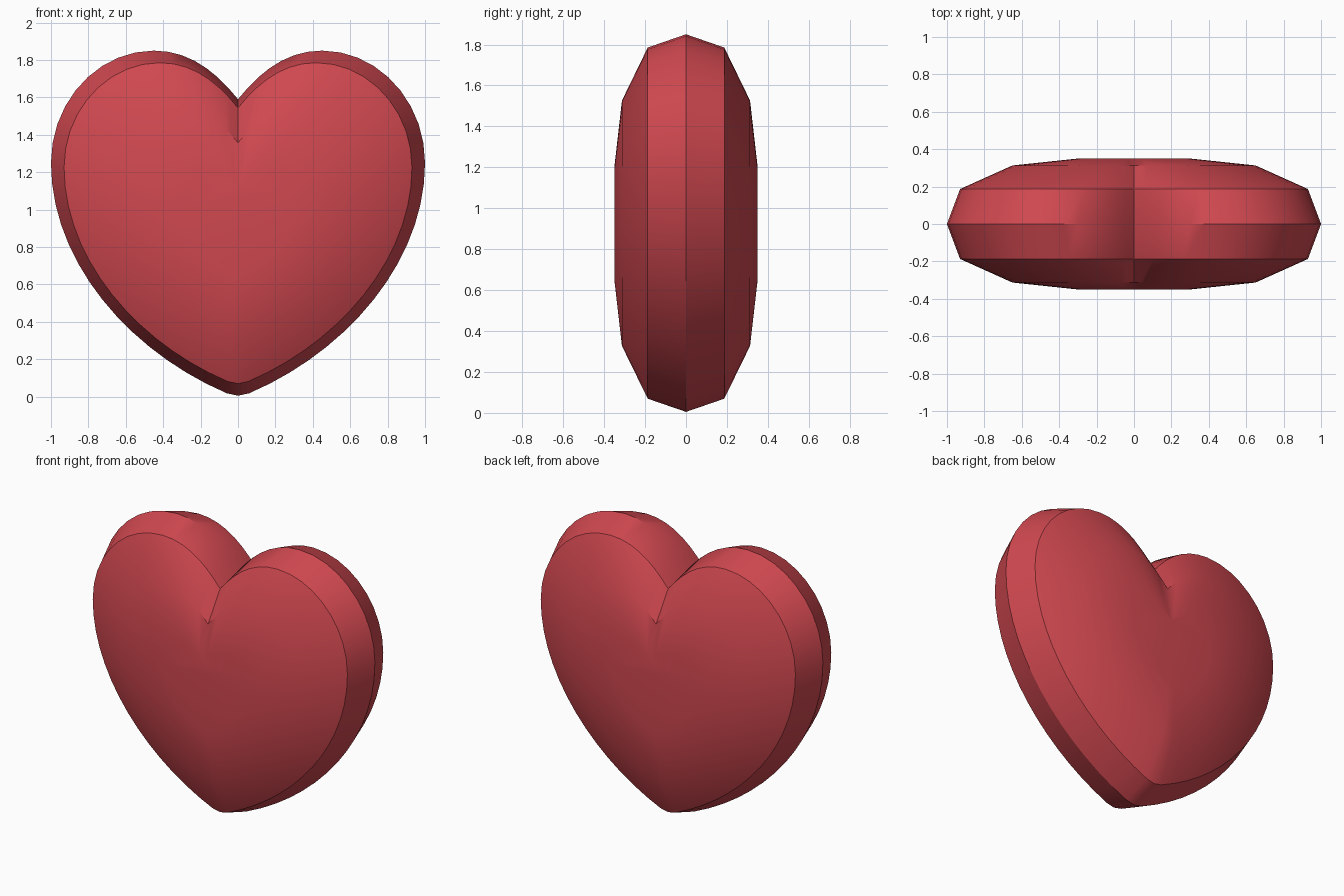
import bpy
import bmesh
import math
from mathutils import Vector
from mathutils.geometry import interpolate_bezier

cube = bpy.data.objects.get("Cube")
if cube:
    bpy.data.objects.remove(cube)

MIDDLE = 0.925  # height the rings shrink towards

# Half outline: cleft to lobe top, lobe top to side, side to tip (x, z)
CURVES = [
    ((0, 1.59), (0.12, 1.74), (0.26, 1.85), (0.45, 1.85), 8),
    ((0.45, 1.85), (0.75, 1.85), (1, 1.58), (1, 1.25), 10),
    ((1, 1.25), (1, 0.72), (0.58, 0.24), (0.06, 0.018), 15),
]
half = []
for a, b, c, d, count in CURVES:
    points = interpolate_bezier(*(Vector(p) for p in (a, b, c, d)), count)
    half += points if not half else points[1:]
tip = Vector((0, 0.005))
outline = half + [tip] + [Vector((-p.x, p.y)) for p in reversed(half[1:])]

# Rings from front to back: depth and scale of the outline
front = [(-0.35, 0.3), (-0.313, 0.65), (-0.187, 0.93)]
rings = front + [(0, 1)] + [(-y, s) for y, s in reversed(front)]

bm = bmesh.new()
loops = [[bm.verts.new((p.x * s, y, MIDDLE + (p.y - MIDDLE) * s)) for p in outline]
         for y, s in rings]
n = len(outline)
for near, far in zip(loops, loops[1:]):
    for i in range(n):
        j = (i + 1) % n
        bm.faces.new((near[i], near[j], far[j], far[i]))
bm.faces.new(loops[0])
bm.faces.new(loops[-1])
bmesh.ops.recalc_face_normals(bm, faces=bm.faces)

mesh = bpy.data.meshes.new("heart")
bm.to_mesh(mesh)
bm.free()
heart = bpy.data.objects.new("heart", mesh)
bpy.context.collection.objects.link(heart)

# Red material
red = bpy.data.materials.new("red")
red.use_nodes = True
colour = (0.63, 0.065, 0.08, 1)
red.diffuse_color = colour
red.node_tree.nodes["Principled BSDF"].inputs["Base Color"].default_value = colour
mesh.materials.append(red)

# Smooth body with crisp ring edges
bpy.ops.object.select_all(action="DESELECT")
heart.select_set(True)
bpy.context.view_layer.objects.active = heart
bpy.ops.object.shade_smooth_by_angle(angle=math.radians(30))
